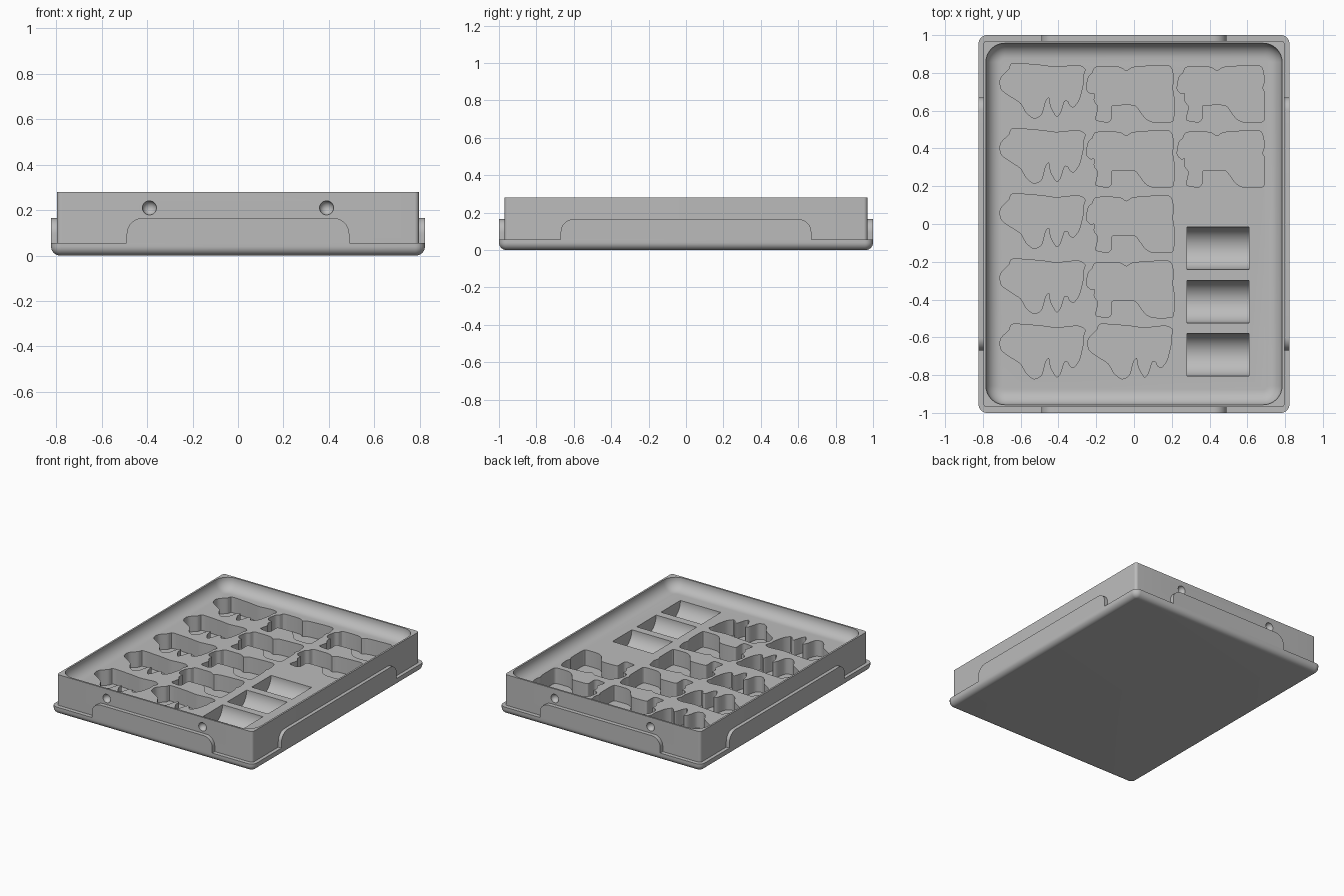
import bpy
import bmesh
from math import sin, cos, pi, radians
from mathutils import Matrix, Vector

default_cube = bpy.data.objects.get("Cube")
if default_cube:
    bpy.data.objects.remove(default_cube, do_unlink=True)

FLOOR, POCKET_BOTTOM = 0.195, 0.08
SHELF, RIM, TAB_TOP = 0.055, 0.28, 0.165
FLANGE_X, FLANGE_Y = 0.823, 1.0
WALL_X, WALL_Y = 0.797, 0.97

grey = bpy.data.materials.new("matte grey")
grey.use_nodes = True
colour = (0.5, 0.5, 0.5, 1)
grey.diffuse_color = colour
grey.node_tree.nodes["Principled BSDF"].inputs["Base Color"].default_value = colour


def make_object(name, bm):
    bmesh.ops.recalc_face_normals(bm, faces=bm.faces[:])
    mesh = bpy.data.meshes.new(name)
    bm.to_mesh(mesh)
    bm.free()
    mesh.materials.append(grey)
    obj = bpy.data.objects.new(name, mesh)
    bpy.context.collection.objects.link(obj)
    return obj


def smooth(obj):
    bpy.ops.object.select_all(action='DESELECT')
    obj.select_set(True)
    bpy.context.view_layer.objects.active = obj
    bpy.ops.object.shade_smooth_by_angle(angle=radians(30))


def rounded_rect(hx, hy, r, z, steps=8):
    points = []
    for quarter, (sx, sy) in enumerate([(1, 1), (-1, 1), (-1, -1), (1, -1)]):
        for i in range(steps + 1):
            a = (quarter + i / steps) * pi / 2
            points.append((sx * (hx - r) + r * cos(a), sy * (hy - r) + r * sin(a), z))
    return points


def loft(bm, rings):
    rows = [[bm.verts.new(p) for p in ring] for ring in rings]
    for low, high in zip(rows, rows[1:]):
        for i in range(len(low)):
            j = (i + 1) % len(low)
            bm.faces.new((low[i], low[j], high[j], high[i]))
    bm.faces.new(rows[0])
    bm.faces.new(rows[-1])


def smooth_outline(points, steps=4):
    """Closed Catmull-Rom curve through points given in hundredths."""
    p = [Vector(q) / 100 for q in points]
    n, out = len(p), []
    for i in range(n):
        a, b, c, d = p[i - 1], p[i], p[(i + 1) % n], p[(i + 2) % n]
        for k in range(steps):
            t = k / steps
            tangent_b, tangent_c = (c - a) * 0.35, (d - b) * 0.35
            out.append(b * (2*t**3 - 3*t**2 + 1) + tangent_b * (t**3 - 2*t**2 + t)
                       + c * (3*t**2 - 2*t**3) + tangent_c * (t**3 - t**2))
    return out


# Tray shell: rounded flange, straight wall, thin rim and coved inside
bm = bmesh.new()
rings = []
edge = 0.04
for i in range(9):
    a = i / 8 * pi / 2
    inset = edge * (1 - sin(a))
    rings.append(rounded_rect(FLANGE_X - inset, FLANGE_Y - inset,
                              0.045 - inset, edge * (1 - cos(a))))
rings.append(rounded_rect(FLANGE_X, FLANGE_Y, 0.045, SHELF))
rings.append(rounded_rect(WALL_X, WALL_Y, 0.02, SHELF))
rings.append(rounded_rect(WALL_X, WALL_Y, 0.02, RIM))
cove = 0.08
rings.append(rounded_rect(0.784, 0.957, 0.1, RIM))
for i in range(11):
    a = i / 10 * pi / 2
    inset = cove * (1 - cos(a))
    rings.append(rounded_rect(0.784 - inset, 0.957 - inset, 0.1 - inset,
                              FLOOR + cove * (1 - sin(a))))
loft(bm, rings)
tray = make_object("tray", bm)

# Animal outlines, in hundredths
long_snout = smooth_outline([
    (-71, 75), (-70, 71), (-66, 68), (-60, 64), (-57, 59), (-53, 56), (-49, 58),
    (-47, 65), (-45, 67), (-44, 62), (-41, 57), (-39, 59), (-37, 65), (-35, 65),
    (-34, 63), (-32, 62), (-29, 66), (-27, 74), (-27, 78), (-26, 82), (-30, 84),
    (-41, 83), (-49, 84), (-64, 85), (-66, 82), (-70, 78)])
trunk_animal = smooth_outline([
    (-25, 74), (-25, 71), (-23, 69), (-21, 69), (-21, 65), (-19, 62), (-20, 57),
    (-20, 55), (-14, 54), (-12, 56), (-12, 62), (-10, 63), (0, 63), (3, 60),
    (6, 56), (10, 54), (19, 54), (21, 56), (21, 69), (20, 72), (21, 76), (20, 82),
    (17, 84), (0, 83), (-4, 81), (-8, 83), (-20, 83), (-22, 80), (-24, 78)])

# Cutters for all pockets and dimples, gathered in one mesh
bm = bmesh.new()
row = 0.345


def pocket(outline, column_shift, row_index):
    loft(bm, [[(p.x + column_shift, p.y - row * row_index, z) for p in outline]
              for z in (POCKET_BOTTOM, RIM - 0.03)])


for i in range(5):
    pocket(long_snout, 0, i)
pocket(long_snout, 0.465, 4)
for i in range(4):
    pocket(trunk_animal, 0, i)
for i in range(2):
    pocket(trunk_animal, 0.48, i)
for y in (-0.128, -0.411, -0.693):
    bmesh.ops.create_cone(
        bm, cap_ends=True, segments=64, radius1=0.113, radius2=0.113, depth=0.33,
        matrix=Matrix.Translation((0.445, y, FLOOR)) @ Matrix.Rotation(pi / 2, 4, 'Y'))
for x in (-0.39, 0.39):
    for y in (-WALL_Y, WALL_Y):
        bmesh.ops.create_uvsphere(bm, u_segments=32, v_segments=16, radius=0.031,
                                  matrix=Matrix.Translation((x, y, 0.21)))
cutter = make_object("pocket_cutter", bm)
cutter.hide_render = True

cut = tray.modifiers.new("pockets", 'BOOLEAN')
cut.operation = 'DIFFERENCE'
cut.solver = 'EXACT'
cut.object = cutter
bpy.context.view_layer.objects.active = tray
bpy.ops.object.modifier_apply(modifier=cut.name)
bpy.data.objects.remove(cutter, do_unlink=True)
smooth(tray)


# Raised side tabs with rounded upper corners, flush with the flange
def side_tab(name, half_width, outer, inner, angle):
    r = 0.07
    profile = [(half_width, SHELF)]
    for sign in (1, -1):
        for i in range(11):
            a = (i if sign > 0 else 10 - i) / 10 * pi / 2
            profile.append((sign * (half_width - r + r * cos(a)),
                            TAB_TOP - r + r * sin(a)))
    profile.append((-half_width, SHELF))
    bm = bmesh.new()
    loft(bm, [[(x, -y, z) for x, z in profile] for y in (inner - 0.005, outer)])
    bm.transform(Matrix.Rotation(angle, 4, 'Z'))
    smooth(make_object(name, bm))


side_tab("front_tab", 0.49, FLANGE_Y, WALL_Y, 0)
side_tab("back_tab", 0.49, FLANGE_Y, WALL_Y, pi)
side_tab("left_tab", 0.67, FLANGE_X, WALL_X, pi / 2)
side_tab("right_tab", 0.67, FLANGE_X, WALL_X, -pi / 2)
